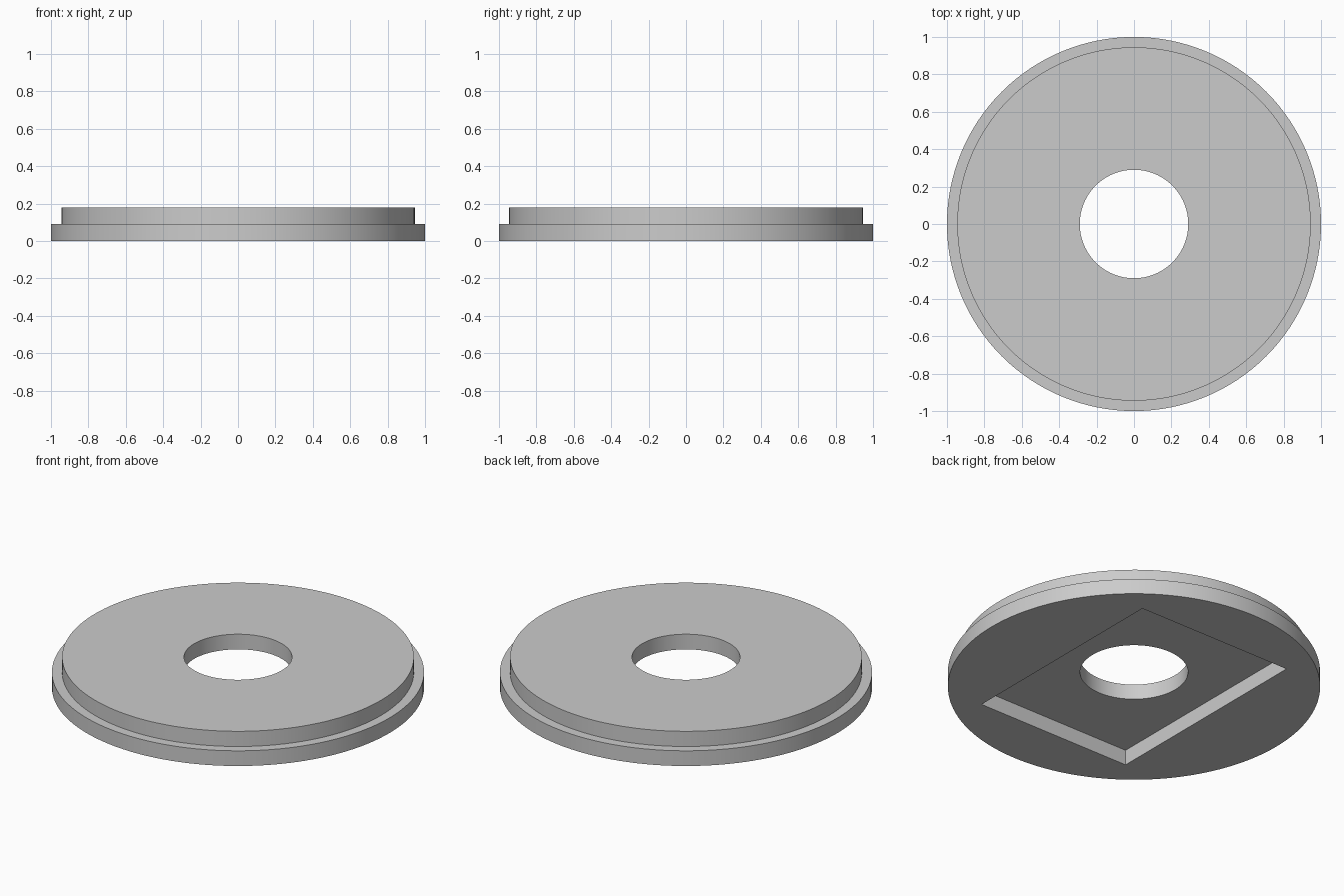
import bpy
import bmesh
import math

old = bpy.data.objects.get("Cube")
if old:
    bpy.data.objects.remove(old, do_unlink=True)

SEGMENTS = 128
STEP, TOP = 0.09, 0.18
BASE_R, UPPER_R, HOLE_R = 1.0, 0.945, 0.29

grey = bpy.data.materials.new("light grey")
grey.use_nodes = True
colour = (0.6, 0.6, 0.6, 1)
grey.diffuse_color = colour
grey.node_tree.nodes["Principled BSDF"].inputs["Base Color"].default_value = colour


def add_object(name, bm):
    bmesh.ops.recalc_face_normals(bm, faces=bm.faces)
    mesh = bpy.data.meshes.new(name)
    bm.to_mesh(mesh)
    bm.free()
    mesh.materials.append(grey)
    obj = bpy.data.objects.new(name, mesh)
    bpy.context.collection.objects.link(obj)
    return obj


# Stepped ring: closed profile spun around the vertical axis
bm = bmesh.new()
profile = [(HOLE_R, 0), (BASE_R, 0), (BASE_R, STEP),
           (UPPER_R, STEP), (UPPER_R, TOP), (HOLE_R, TOP)]
verts = [bm.verts.new((r, 0, z)) for r, z in profile]
edges = [bm.edges.new((v, verts[i - 1])) for i, v in enumerate(verts)]
bmesh.ops.spin(bm, geom=verts + edges, cent=(0, 0, 0), axis=(0, 0, 1),
               angle=math.tau, steps=SEGMENTS, use_merge=True)
bmesh.ops.remove_doubles(bm, verts=bm.verts, dist=0.0001)
disc = add_object("stepped_disc", bm)

# Rectangular recess in the underside
bm = bmesh.new()
bmesh.ops.create_cube(bm, size=1)
bmesh.ops.scale(bm, vec=(1.01, 1.345, 2 * STEP), verts=bm.verts)
cutter = add_object("recess_cutter", bm)
cutter.hide_render = True

cut = disc.modifiers.new("recess", "BOOLEAN")
cut.operation = "DIFFERENCE"
cut.solver = "EXACT"
cut.object = cutter

bpy.ops.object.select_all(action="DESELECT")
disc.select_set(True)
bpy.context.view_layer.objects.active = disc
bpy.ops.object.modifier_apply(modifier=cut.name)
bpy.data.objects.remove(cutter, do_unlink=True)
bpy.ops.object.shade_smooth_by_angle(angle=math.radians(30))
